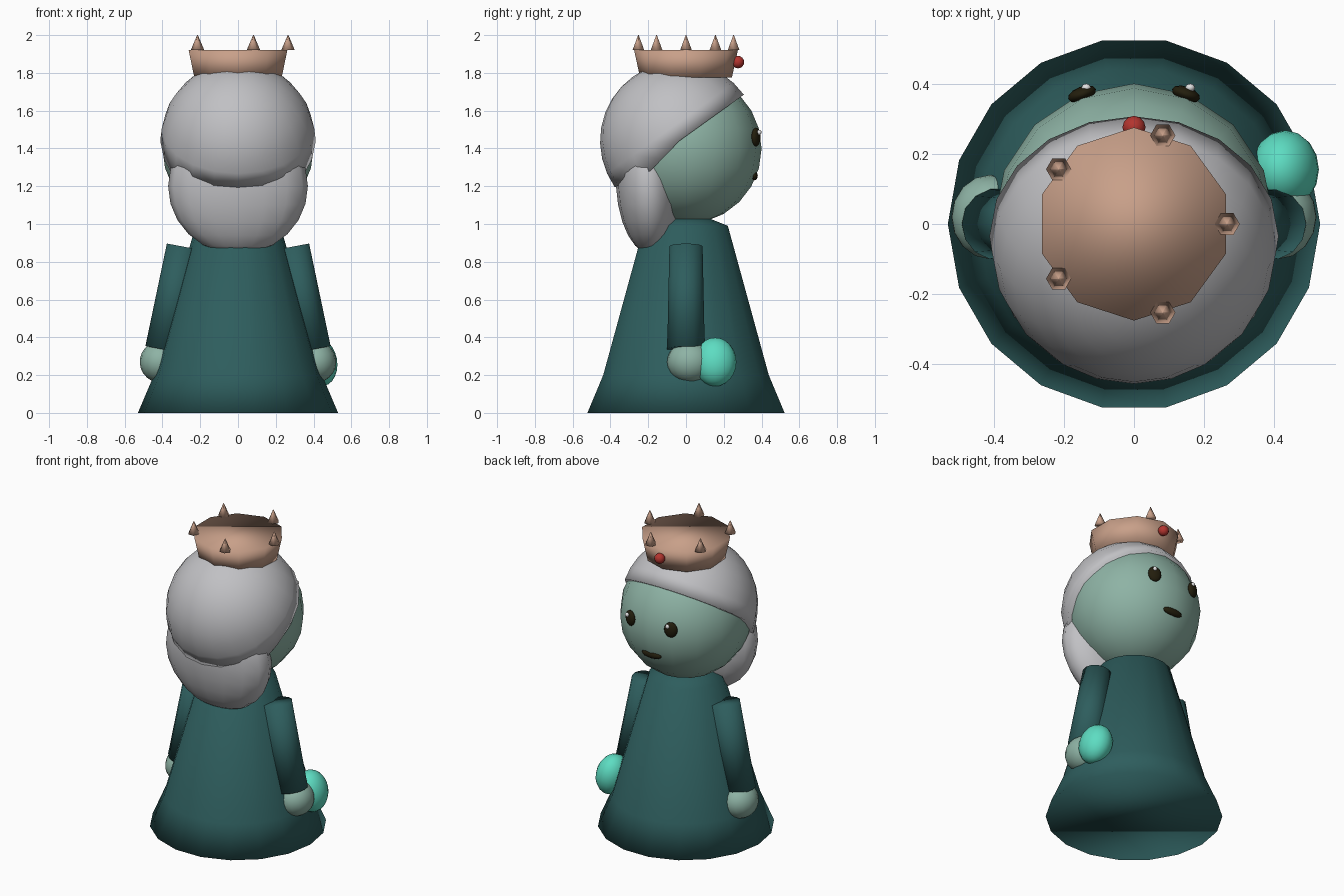
import bpy, bmesh, math
from mathutils import Vector, Matrix

cube = bpy.data.objects.get("Cube")
if cube:
    bpy.data.objects.remove(cube, do_unlink=True)


def material(name, r, g, b):
    m = bpy.data.materials.new(name)
    m.use_nodes = True
    m.diffuse_color = (r, g, b, 1)
    m.node_tree.nodes["Principled BSDF"].inputs["Base Color"].default_value = (r, g, b, 1)
    return m


TEAL = material("dark_teal_cloth", .027, .11, .11)
SKIN = material("pale_green_skin", .27, .45, .375)
HAIR = material("silver_hair", .53, .53, .55)
COPPER = material("copper", .58, .35, .25)
ORB = material("turquoise", .11, .72, .54)
RED = material("red_gem", .45, .035, .028)
DARK = material("dark_brown", .017, .013, .004)
WHITE = material("white_glint", .75, .75, .75)


def finish(name, bm, mat, loc=(0, 0, 0), rot=(0, 0, 0)):
    bmesh.ops.recalc_face_normals(bm, faces=bm.faces)
    for f in bm.faces:
        f.smooth = True
    mesh = bpy.data.meshes.new(name)
    bm.to_mesh(mesh)
    bm.free()
    mesh.materials.append(mat)
    ob = bpy.data.objects.new(name, mesh)
    ob.location, ob.rotation_euler = loc, rot
    bpy.context.collection.objects.link(ob)
    return ob


def ball(name, mat, loc, radii, rot=(0, 0, 0), seg=16, rings=12):
    bm = bmesh.new()
    bmesh.ops.create_uvsphere(bm, u_segments=seg, v_segments=rings, radius=1)
    bmesh.ops.scale(bm, vec=radii, verts=bm.verts)
    return finish(name, bm, mat, loc, rot)


def lathe(name, mat, profile, seg, loc=(0, 0, 0), rot=(0, 0, 0), start=0.0):
    """Closed solid turned from (radius, height) pairs."""
    bm = bmesh.new()
    angles = [start + math.tau * i / seg for i in range(seg)]
    rows = [[bm.verts.new((r * math.cos(a), r * math.sin(a), z)) for a in angles]
            for r, z in profile]
    for low, high in zip(rows, rows[1:]):
        for i in range(seg):
            j = (i + 1) % seg
            bm.faces.new((low[i], low[j], high[j], high[i]))
    bm.faces.new(rows[0][::-1])
    bm.faces.new(rows[-1])
    return finish(name, bm, mat, loc, rot)


# Robe and head
lathe("robe", TEAL, [(.53, 0), (.445, .2), (.225, .99), (.1, 1.04)], 18)
ball("head", SKIN, (0, 0, 1.4), (.4, .4, .4))

# Hair cap: tilted half ball whose rim droops behind the ears
tilt = math.radians(35.6)
bm = bmesh.new()
bmesh.ops.create_uvsphere(bm, u_segments=20, v_segments=16, radius=.42)
cut = bmesh.ops.bisect_plane(bm, geom=bm.verts[:] + bm.edges[:] + bm.faces[:], dist=.001,
                             plane_co=(0, 0, 0), plane_no=(0, 0, 1), clear_inner=True)
rim = [e for e in bm.edges if e.is_boundary]
bmesh.ops.contextual_create(bm, geom=rim)
bmesh.ops.rotate(bm, cent=(0, 0, 0), matrix=Matrix.Rotation(tilt, 3, 'X'), verts=bm.verts)
for v in {v for e in bm.edges for v in e.verts}:
    above = v.co.z * math.cos(tilt) - v.co.y * math.sin(tilt)
    if above < .01:
        v.co.z -= .065 * math.exp(-((v.co.y + .19) / .08) ** 2)
bmesh.ops.scale(bm, vec=(.98, 1, 1), verts=bm.verts)
finish("hair_cap", bm, HAIR, (0, -.035, 1.44))

ball("hair_back", HAIR, (0, -.2, 1.2), (.37, .17, .36), (math.radians(3), 0, 0))

# Face
for side, x in (("left", .148), ("right", -.148)):
    ball(side + "_eye", DARK, (x, .37, 1.46), (.042, .021, .05),
         (0, 0, -math.copysign(.35, x)), 12, 8)
    ball(side + "_eye_glint", WHITE, (x + .012, .388, 1.485), (.014, .012, .014), seg=8, rings=6)
ball("mouth", DARK, (0, .36, 1.255), (.072, .02, .024), seg=12, rings=8)

# Crown with its points and gem
lathe("crown", COPPER, [(.243, 1.775), (.275, 1.922)], 10, start=math.pi / 2)
for i in range(5):
    a = math.tau * i / 5
    lathe("crown_point_%d" % (i + 1), COPPER, [(.036, 0), (.002, .08)], 6,
          (.265 * math.cos(a), .265 * math.sin(a), 1.92))
ball("crown_gem", RED, (0, .275, 1.857), (.033, .033, .033), seg=12, rings=8)

# Arms
for side, s in (("left", 1), ("right", -1)):
    top, low = Vector((s * .288, 0, .88)), Vector((s * .39, 0, .335))
    lean = -s * math.atan2(abs(top.x - low.x), top.z - low.z)
    lathe(side + "_sleeve", TEAL, [(.102, 0), (.09, (top - low).length)], 14, low, (0, lean, 0))
    ball(side + "_hand", SKIN, (s * .41, .02, .27), (.11, .12, .11), (0, lean, 0))

# Held orb
ball("orb", ORB, (.43, .155, .27), (.095, .112, .13), (0, -.19, 0))
